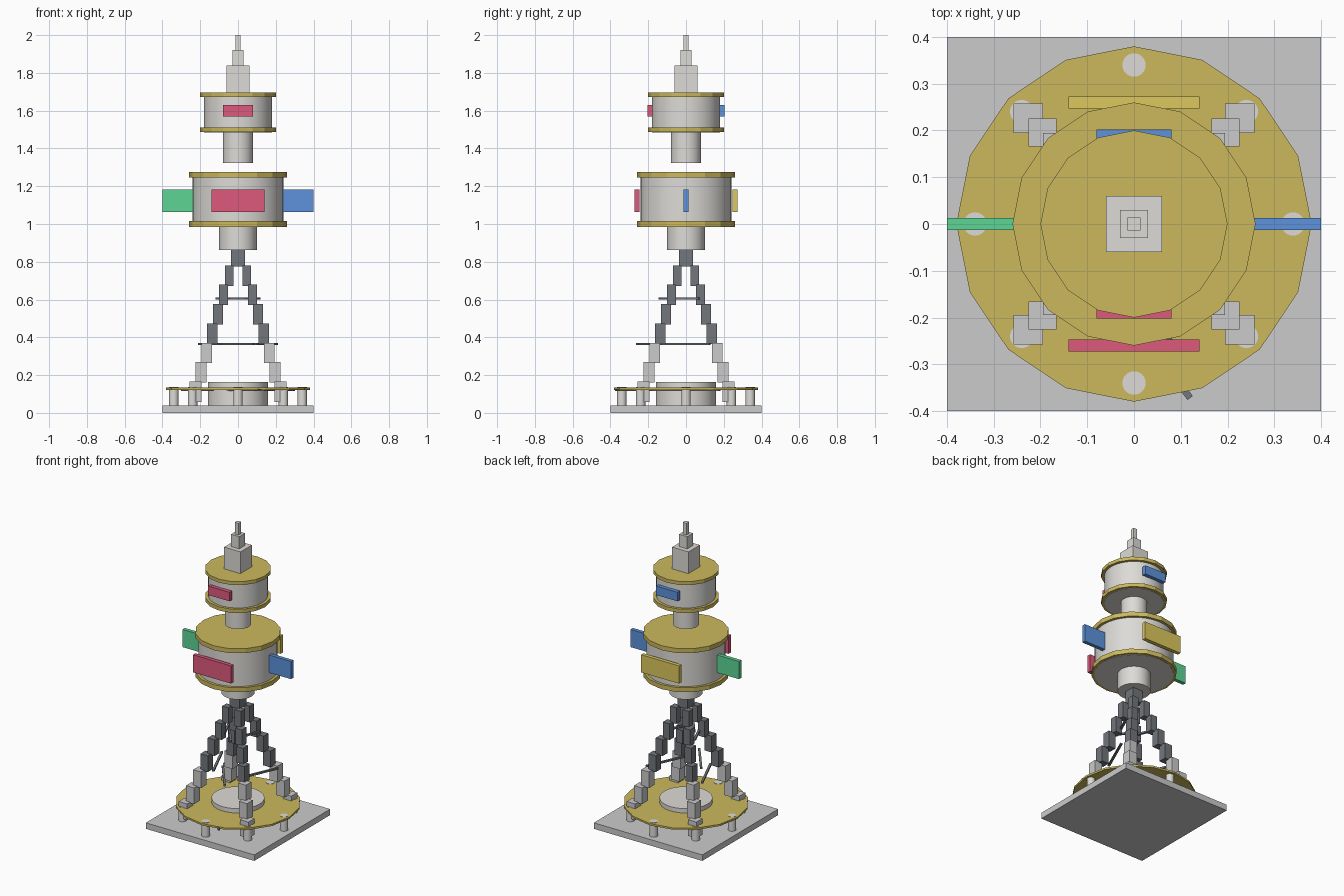
import bpy, math

if "Cube" in bpy.data.objects:
    bpy.data.objects.remove(bpy.data.objects["Cube"])

def material(name, rgb):
    m = bpy.data.materials.new(name)
    m.diffuse_color = (*rgb, 1)
    m.use_nodes = True
    m.node_tree.nodes["Principled BSDF"].inputs["Base Color"].default_value = m.diffuse_color
    return m

GOLD = material("gold", (.60, .48, .11))
DARK = material("dark_steel", (.17, .18, .20))
PALE = material("pale_grey", (.72, .71, .68))
RED = material("red", (.73, .10, .20))
BLUE = material("blue", (.11, .29, .72))
GREEN = material("green", (.11, .66, .30))
YELLOW = material("yellow", (.72, .58, .11))

def finish(name, mat):
    o = bpy.context.object
    o.name = name
    if mat:
        o.data.materials.append(mat)
    return o

def box(name, center, size, mat=None, angle=0):
    bpy.ops.mesh.primitive_cube_add(size=1, location=center)
    o = finish(name, mat)
    o.scale = size
    o.rotation_euler.z = angle
    return o

def cyl(name, r, z0, z1, mat=None, sides=48, x=0, y=0):
    bpy.ops.mesh.primitive_cylinder_add(vertices=sides, radius=r, depth=z1 - z0,
                                        location=(x, y, (z0 + z1) / 2))
    o = finish(name, mat)
    if sides > 16:
        bpy.ops.object.shade_smooth_by_angle()
    return o

# Base plate, hub, posts and low-poly gallery disc
box("base_plate", (0, 0, .02), (.8, .8, .04))
cyl("base_hub", .16, .04, .163, PALE)
cyl("base_disc", .38, .122, .134, GOLD, 16)
for i in range(8):
    a = i * math.pi / 4
    cyl(f"base_post_{i}", .025, .04, .136, PALE, 24,
        .34 * math.cos(a), .34 * math.sin(a))

# Four stepped legs leaning inward
for sx in (-1, 1):
    for sy in (-1, 1):
        for i in range(8):
            c = .226 - .03 * i
            w = .063 - .003 * i
            box(f"leg_block_{sx}_{sy}_{i}", (sx * c, sy * c, .112 + .1025 * i),
                (w, w, .108), DARK if i > 2 else None)

# Skewed braces at three levels
for z, s in ((.122, .215), (.365, .15), (.605, .082)):
    for name, x, y, deg in (("right", s, 0, 66), ("left", -s, 0, 114), ("front", 0, -s, -52.6)):
        box(f"brace_{name}_{z}", (x, y, z), (1.84 * s, .014, .011), DARK,
            math.radians(deg))

# Two drums with necks and gold rims
cyl("lower_neck", .10, .863, 1.0, PALE)
cyl("lower_drum", .24, .983, 1.26, PALE)
cyl("upper_neck", .08, 1.323, 1.50, PALE)
cyl("upper_drum", .18, 1.484, 1.68, PALE)
for name, r, z0, z1 in (("lower_drum_bottom_rim", .26, .985, 1.015),
                        ("lower_drum_top_rim", .26, 1.245, 1.275),
                        ("upper_drum_bottom_rim", .20, 1.486, 1.511),
                        ("upper_drum_top_rim", .20, 1.672, 1.695)):
    cyl(name, r, z0, z1, GOLD, 16)

# Coloured panels
for name, x, y, mat in (("front", 0, -.26, RED), ("back", 0, .26, YELLOW),
                        ("right", .26, 0, BLUE), ("left", -.26, 0, GREEN)):
    box(f"lower_panel_{name}", (x, y, 1.123), (.28, .025, .118), mat)
box("upper_panel_front", (0, -.19, 1.60), (.16, .025, .06), RED)
box("upper_panel_back", (0, .19, 1.60), (.16, .025, .06), BLUE)

# Stepped spire
for i, (w, z0, z1) in enumerate(((.12, 1.69, 1.84), (.06, 1.84, 1.922), (.028, 1.922, 2.0))):
    box(f"spire_{i}", (0, 0, (z0 + z1) / 2), (w, w, z1 - z0), PALE)
